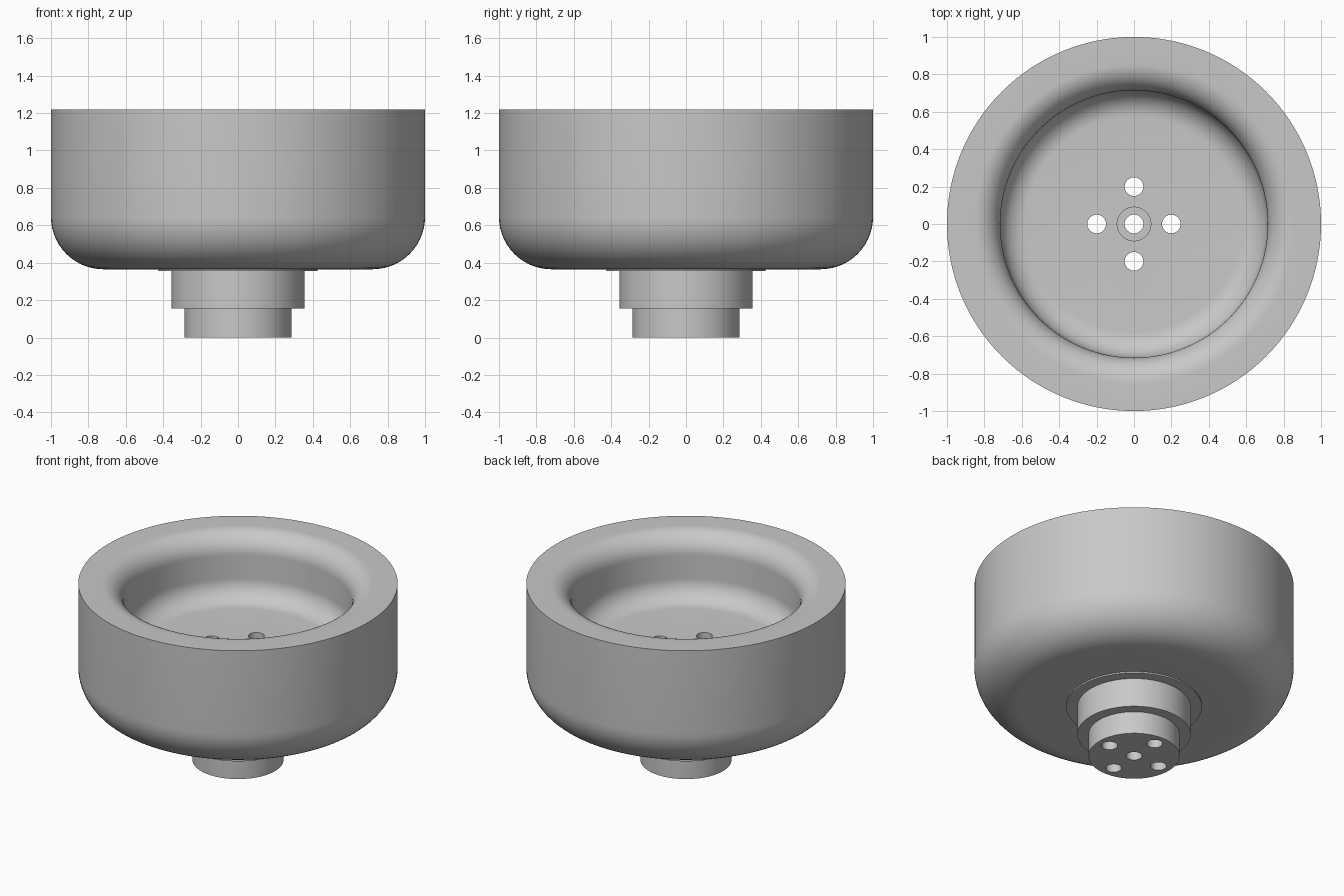
import bpy, bmesh, math
from mathutils import Matrix

SEGMENTS = 128

cube = bpy.data.objects.get("Cube")
if cube:
    bpy.data.objects.remove(cube, do_unlink=True)

grey = bpy.data.materials.new("plain_grey")
grey.use_nodes = True
colour = (0.58, 0.58, 0.58, 1)
grey.diffuse_color = colour
grey.node_tree.nodes["Principled BSDF"].inputs["Base Color"].default_value = colour


def arc(r, z, radius, start, end, steps=14):
    """Points of a fillet in the (radius, height) plane, angles in degrees."""
    angles = [math.radians(start + (end - start) * i / steps) for i in range(steps + 1)]
    return [(r + radius * math.cos(a), z + radius * math.sin(a)) for a in angles]


def revolve(name, profile):
    """Turn a closed profile about the z axis."""
    bm = bmesh.new()
    verts = [bm.verts.new((r, 0, z)) for r, z in profile]
    edges = [bm.edges.new((v, verts[i - 1])) for i, v in enumerate(verts)]
    bmesh.ops.spin(bm, geom=verts + edges, cent=(0, 0, 0), axis=(0, 0, 1),
                   angle=math.tau, steps=SEGMENTS, use_duplicate=False)
    bmesh.ops.remove_doubles(bm, verts=bm.verts, dist=1e-5)
    bmesh.ops.recalc_face_normals(bm, faces=bm.faces)
    mesh = bpy.data.meshes.new(name)
    bm.to_mesh(mesh)
    bm.free()
    mesh.materials.append(grey)
    obj = bpy.data.objects.new(name, mesh)
    bpy.context.collection.objects.link(obj)
    return obj


# Profile from the bottom of the bore, up the outside and down the bowl
BORE, FLOOR, TOP = 0.05, 0.78, 1.22
profile = [(BORE, 0), (0.285, 0), (0.285, 0.155), (0.355, 0.155),   # stepped stem
           (0.355, 0.355), (0.425, 0.355), (0.425, 0.365)]          # thin collar
profile += arc(0.72, 0.645, 0.28, -90, 0)                           # outer shell
profile += [(1, TOP)]                                               # flat rim
profile += arc(0.855, TOP - 0.14, 0.14, 90, 180)                    # rounded lip
profile += arc(0.575, FLOOR + 0.14, 0.14, 0, -90)                   # bowl corner
profile += [(0.09, FLOOR), (0.09, FLOOR - 0.03), (BORE, FLOOR - 0.03)]  # bore seat
body = revolve("bowl_with_stem", profile)

# Four through holes around the central bore
bm = bmesh.new()
for x, y in ((0.2, 0), (-0.2, 0), (0, 0.2), (0, -0.2)):
    bmesh.ops.create_cone(bm, cap_ends=True, segments=32, radius1=BORE, radius2=BORE,
                          depth=2, matrix=Matrix.Translation((x, y, 0.5)))
mesh = bpy.data.meshes.new("hole_cutter")
bm.to_mesh(mesh)
bm.free()
mesh.materials.append(grey)
cutter = bpy.data.objects.new("hole_cutter", mesh)
cutter.hide_render = True
bpy.context.collection.objects.link(cutter)

bpy.ops.object.select_all(action="DESELECT")
body.select_set(True)
bpy.context.view_layer.objects.active = body
cut = body.modifiers.new("holes", "BOOLEAN")
cut.operation = "DIFFERENCE"
cut.solver = "EXACT"
cut.object = cutter
bpy.ops.object.modifier_apply(modifier=cut.name)
bpy.data.objects.remove(cutter, do_unlink=True)

bpy.ops.object.shade_smooth_by_angle(angle=math.radians(30))
